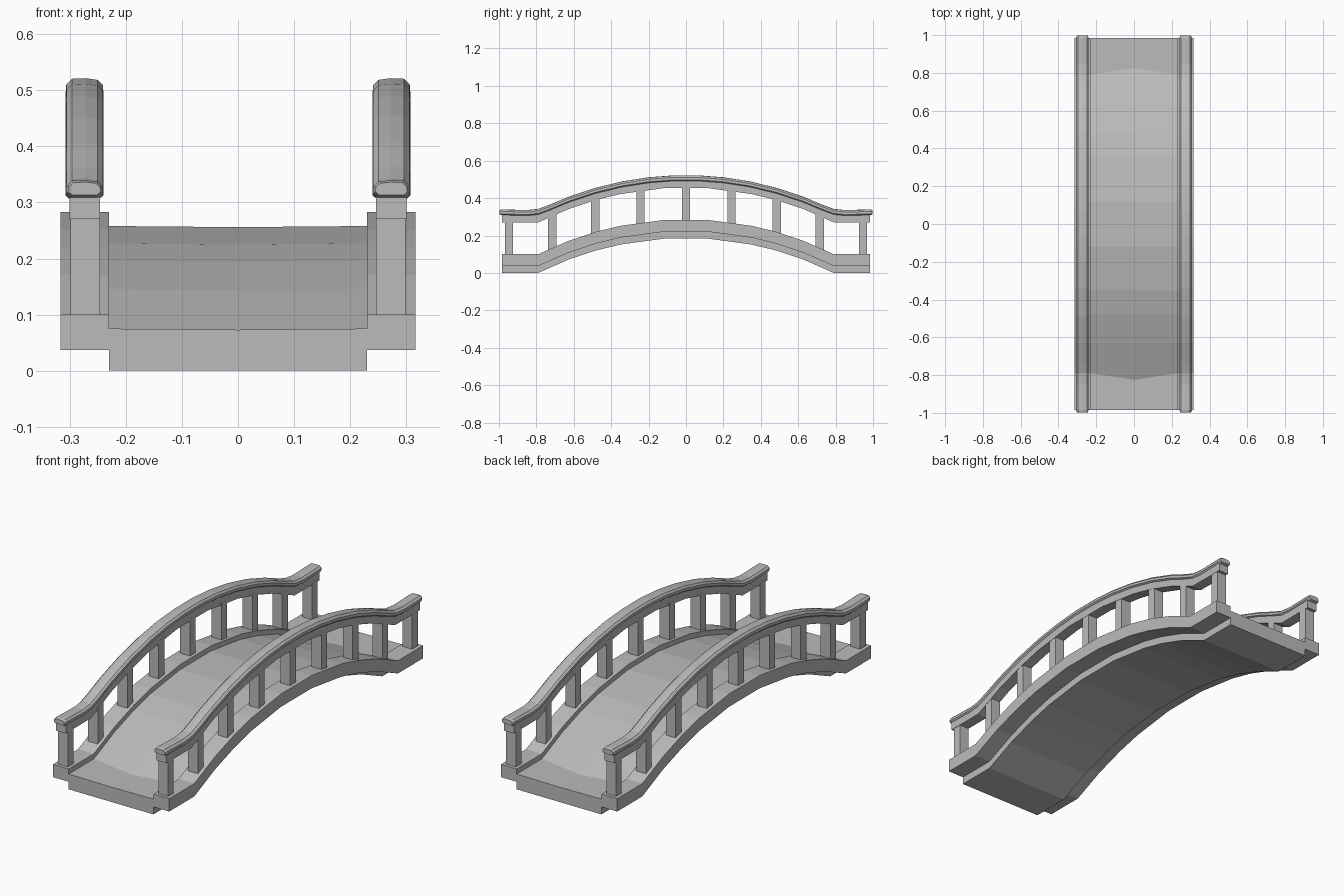
import bpy, bmesh, math

cube = bpy.data.objects.get("Cube")
if cube:
    bpy.data.objects.remove(cube, do_unlink=True)

stone = bpy.data.materials.new("grey_stone")
stone.use_nodes = True
GREY = (0.5, 0.5, 0.5, 1)
stone.diffuse_color = GREY
stone.node_tree.nodes["Principled BSDF"].inputs["Base Color"].default_value = GREY

SPRING, RISE = 0.79, 0.187          # half span and height of the arch
RADIUS = (SPRING ** 2 + RISE ** 2) / (2 * RISE)
END = 0.985
half = [0.12, 0.35, 0.48, 0.63, SPRING, END]
STATIONS = [-y for y in reversed(half)] + half


def arch(y):
    """Height of the arch above its flat ends."""
    y = min(abs(y), SPRING)
    return math.sqrt(RADIUS ** 2 - y * y) - RADIUS + RISE


def finish(name, bm):
    bmesh.ops.recalc_face_normals(bm, faces=bm.faces)
    mesh = bpy.data.meshes.new(name)
    bm.to_mesh(mesh)
    bm.free()
    mesh.materials.append(stone)
    obj = bpy.data.objects.new(name, mesh)
    bpy.context.collection.objects.link(obj)
    return obj


def loft(name, section, stations, height=arch, shift=None):
    """Sweep an (x, z) section along y, following the height function."""
    bm = bmesh.new()
    rings = []
    for y in stations:
        rings.append([bm.verts.new((x, y + (shift(x, y, z) if shift else 0), z + height(y)))
                      for x, z in section])
    n = len(section)
    for a, b in zip(rings, rings[1:]):
        for i in range(n):
            j = (i + 1) % n
            bm.faces.new((a[i], a[j], b[j], b[i]))
    bm.faces.new(rings[0])
    bm.faces.new(rings[-1])
    return finish(name, bm)


def box_section(x0, x1, z0, z1):
    return [(x0, z0), (x1, z0), (x1, z1), (x0, z1)]


# Walkway, its foot crease bowed outward in the middle
def bow(x, y, z):
    crease = abs(abs(y) - SPRING) < 0.01
    return math.copysign(0.035, y) if crease and x == 0 and z > 0 else 0


loft("walkway", [(-0.23, 0), (0.23, 0), (0.23, 0.075), (0, 0.073), (-0.23, 0.075)],
     STATIONS, shift=bow)


# Handrail path: softened foot and slightly raised tips
def rail_height(y):
    soft = sum(arch(y + d) for d in (-0.04, 0, 0.04)) / 3
    return soft + 0.004 * max(0, (abs(y) - 0.85) / 0.15)


rail_half = [0.07, 0.2, 0.34, 0.49, 0.63, 0.73, 0.79, 0.85, 0.985, 0.998]
RAIL_STATIONS = [-y for y in reversed(rail_half)] + rail_half
POSTS = [-0.947, -0.715, -0.485, -0.243, 0, 0.243, 0.485, 0.715, 0.947]

for side, s in (("left", 1), ("right", -1)):
    # Curb
    loft(side + "_curb", [(s * x, z) for x, z in box_section(0.23, 0.316, 0.037, 0.1)], STATIONS)
    # Square rail on top of the posts
    loft(side + "_lower_rail", [(s * x, z) for x, z in box_section(0.246, 0.3, 0.27, 0.312)],
         STATIONS)
    # Worn handrail with chamfered edges
    cap = [(0.249, 0.305), (0.299, 0.305), (0.307, 0.312), (0.306, 0.325),
           (0.296, 0.335), (0.272, 0.336), (0.25, 0.333), (0.241, 0.324), (0.24, 0.312)]
    rail = loft(side + "_handrail", [(s * x, z) for x, z in cap], RAIL_STATIONS, rail_height)
    # Rounded tips
    for v in rail.data.vertices:
        if abs(v.co.y) > 0.99:
            v.co.x = s * 0.273 + (v.co.x - s * 0.273) * 0.85
            v.co.z = 0.325 + (v.co.z - 0.325) * 0.75
    # Balusters
    bm = bmesh.new()
    for y in POSTS:
        made = bmesh.ops.create_cube(bm, size=1)
        for v in made["verts"]:
            top = v.co.z > 0
            py = y + v.co.y * 0.044
            v.co = (s * 0.272 + v.co.x * 0.053, py, arch(py) + (0.28 if top else 0.085))
    finish(side + "_balusters", bm)
